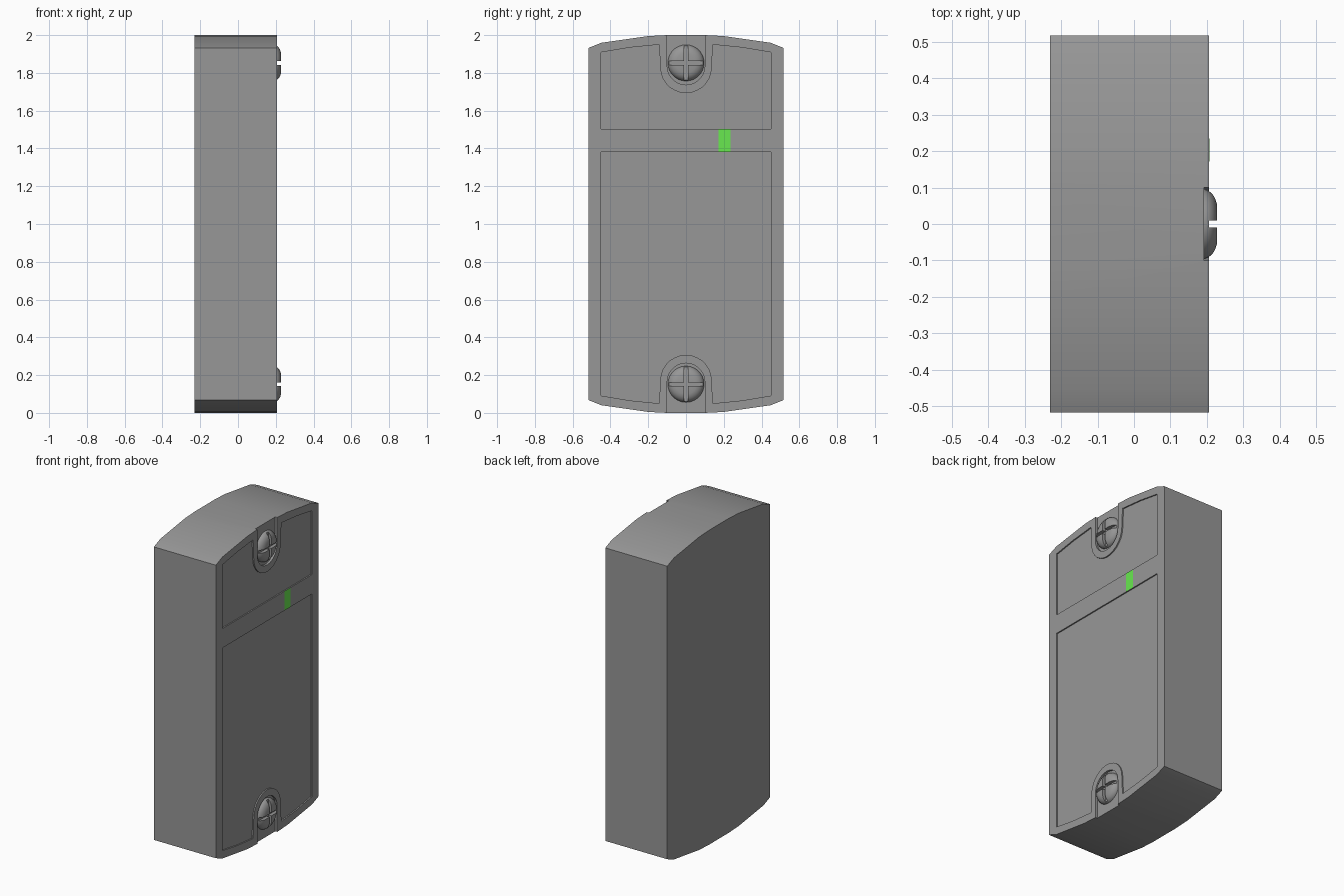
import bpy, bmesh, math
from mathutils import Matrix

if "Cube" in bpy.data.objects:
    bpy.data.objects.remove(bpy.data.objects["Cube"])

BACK, FRONT = -0.23, 0.206
PANEL_X, SLOT_X = 0.198, 0.192


def material(name, rgb):
    mat = bpy.data.materials.new(name)
    mat.diffuse_color = (*rgb, 1)
    mat.use_nodes = True
    mat.node_tree.nodes["Principled BSDF"].inputs["Base Color"].default_value = mat.diffuse_color
    return mat


GREY = material("dark_grey", (0.31, 0.31, 0.31))
GREEN = material("green", (0.14, 0.81, 0.08))


def make_object(name, bm):
    bmesh.ops.recalc_face_normals(bm, faces=bm.faces[:])
    mesh = bpy.data.meshes.new(name)
    bm.to_mesh(mesh)
    bm.free()
    obj = bpy.data.objects.new(name, mesh)
    bpy.context.collection.objects.link(obj)
    return obj


def prism(name, outline, x0, x1):
    """Extrude a (y, z) outline along x."""
    bm = bmesh.new()
    face = bm.faces.new([bm.verts.new((x0, y, z)) for y, z in outline])
    ext = bmesh.ops.extrude_face_region(bm, geom=[face])
    verts = [v for v in ext["geom"] if isinstance(v, bmesh.types.BMVert)]
    bmesh.ops.translate(bm, verts=verts, vec=(x1 - x0, 0, 0))
    return make_object(name, bm)


def box(name, y0, y1, z0, z1, x0, x1):
    return prism(name, [(y0, z0), (y1, z0), (y1, z1), (y0, z1)], x0, x1)


def cut(obj, cutters):
    """Subtract cutters, bake the result and delete them."""
    for c in cutters:
        mod = obj.modifiers.new("cut", "BOOLEAN")
        mod.operation, mod.solver, mod.object = "DIFFERENCE", "EXACT", c
        c.hide_render = True
    graph = bpy.context.evaluated_depsgraph_get()
    mesh = bpy.data.meshes.new_from_object(obj.evaluated_get(graph))
    obj.modifiers.clear()
    obj.data = mesh
    for c in cutters:
        bpy.data.objects.remove(c)


def finish(obj, mat, angle=32):
    obj.data.materials.clear()
    obj.data.materials.append(mat)
    bpy.ops.object.select_all(action="DESELECT")
    obj.select_set(True)
    bpy.context.view_layer.objects.active = obj
    bpy.ops.object.shade_smooth_by_angle(angle=math.radians(angle))


def arc(r, zc, n=14):
    """Lower half circle from +y round to -y."""
    return [(r * math.cos(math.pi * i / n), zc - r * math.sin(math.pi * i / n))
            for i in range(n + 1)]


def flip(points):
    return [(y, 2 - z) for y, z in points]


# Housing with shallow curved ends
half = [(0.517, 1.932), (0.45, 1.959), (0.2, 1.995), (0.1, 2.0)]
top = half + [(-y, z) for y, z in reversed(half)]
body = prism("housing", top + flip(top)[::-1], BACK, FRONT)


# Recessed panels that wrap around the screw bosses
def panel(z_edge):
    right = [(0.45, z_edge), (0.45, 1.909), (0.3, 1.934), (0.142, 1.95)]
    left = [(-y, z) for y, z in reversed(right)]
    return right + arc(0.136, 1.829) + left


# Open-ended screw slots
slot = [(0.1, 2.1)] + arc(0.1, 1.837) + [(-0.1, 2.1)]

cut(body, [
    prism("upper_panel_cut", panel(1.503), PANEL_X, 0.3),
    prism("lower_panel_cut", flip(panel(0.62)), PANEL_X, 0.3),
    prism("upper_slot_cut", slot, SLOT_X, 0.3),
    prism("lower_slot_cut", flip(slot), SLOT_X, 0.3),
])
finish(body, GREY)


# Domed screws with cross recess
def screw(name, zc):
    profile = [(0, 0.18), (0.096, 0.18), (0.096, 0.194), (0.091, 0.206),
               (0.082, 0.216), (0.07, 0.223), (0.054, 0.228), (0, 0.228)]
    bm = bmesh.new()
    verts = [bm.verts.new((x, r, 0)) for r, x in profile]
    edges = [bm.edges.new(pair) for pair in zip(verts, verts[1:])]
    bmesh.ops.spin(bm, geom=verts + edges, axis=(1, 0, 0), cent=(0, 0, 0),
                   angle=2 * math.pi, steps=28, use_duplicate=False)
    bmesh.ops.remove_doubles(bm, verts=bm.verts[:], dist=1e-4)
    bmesh.ops.transform(bm, matrix=Matrix.Translation((0, 0, zc)), verts=bm.verts[:])
    obj = make_object(name, bm)
    w = 0.01
    cut(obj, [box("slot_a", -w, w, zc - 0.2, zc + 0.2, 0.206, 0.3),
              box("slot_b", -0.2, 0.2, zc - w, zc + w, 0.206, 0.3)])
    finish(obj, GREY)


screw("upper_screw", 1.853)
screw("lower_screw", 0.152)

# Green indicator light, practically flush with the cross band
light = box("indicator_light", 0.172, 0.235, 1.381, 1.502, 0.199, FRONT + 0.0004)
finish(light, GREEN)
